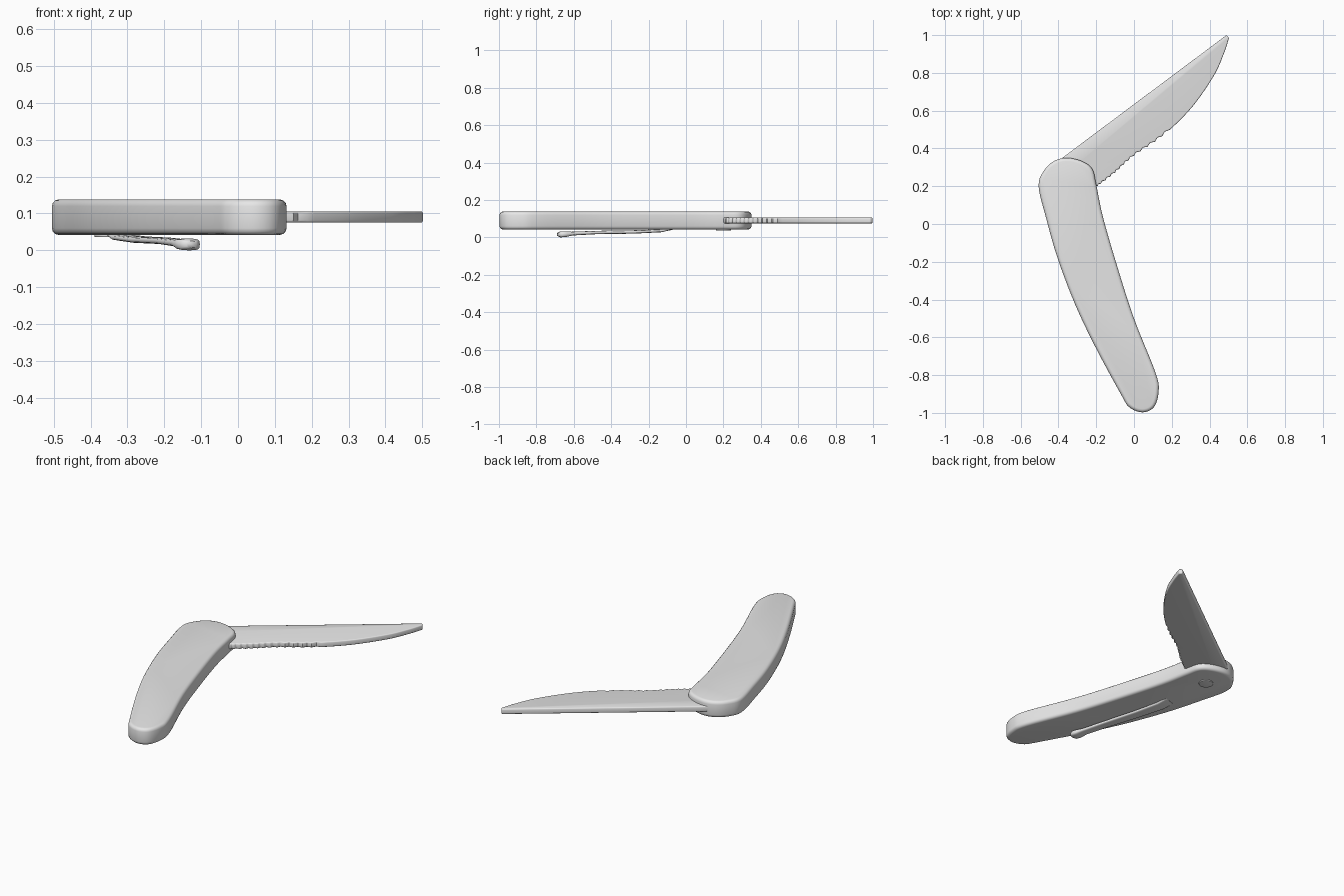
import bpy, bmesh, math
from mathutils import Vector

if "Cube" in bpy.data.objects:
    bpy.data.objects.remove(bpy.data.objects["Cube"])

grey = bpy.data.materials.new("plain grey")
grey.diffuse_color = (0.8, 0.8, 0.8, 1)
grey.use_nodes = True
grey.node_tree.nodes["Principled BSDF"].inputs["Base Color"].default_value = grey.diffuse_color


def spline(pts, closed, steps=5):
    """Catmull-Rom curve through 2D points."""
    n, out = len(pts), []
    get = (lambda i: Vector(pts[i % n])) if closed else (lambda i: Vector(pts[max(0, min(n - 1, i))]))
    for i in range(n if closed else n - 1):
        a, b, c, d = (get(i + k) for k in (-1, 0, 1, 2))
        for s in range(steps):
            t = s / steps
            out.append(0.5 * (2 * b + (c - a) * t + (2 * a - 5 * b + 4 * c - d) * t ** 2
                              + (3 * b - a - 3 * c + d) * t ** 3))
    if not closed:
        out.append(Vector(pts[-1]))
    return out


def finish(name, bm, bevel=0.0, angle=35):
    bmesh.ops.recalc_face_normals(bm, faces=bm.faces)
    me = bpy.data.meshes.new(name)
    bm.to_mesh(me)
    bm.free()
    ob = bpy.data.objects.new(name, me)
    bpy.context.collection.objects.link(ob)
    me.materials.append(grey)
    bpy.ops.object.select_all(action='DESELECT')
    ob.select_set(True)
    bpy.context.view_layer.objects.active = ob
    if bevel:
        mod = ob.modifiers.new("rounded edge", 'BEVEL')
        mod.width, mod.segments, mod.limit_method = bevel, 3, 'ANGLE'
        mod.angle_limit = math.radians(50)
        bpy.ops.object.modifier_apply(modifier=mod.name)
    bpy.ops.object.shade_smooth_by_angle(angle=math.radians(angle))
    return ob


def slab(name, outline, z0, z1, bevel):
    """Flat outline extruded between two heights."""
    bm = bmesh.new()
    face = bm.faces.new([bm.verts.new((p[0], p[1], z0)) for p in outline])
    top = bmesh.ops.extrude_face_region(bm, geom=[face])["geom"]
    bmesh.ops.translate(bm, vec=(0, 0, z1 - z0),
                        verts=[v for v in top if isinstance(v, bmesh.types.BMVert)])
    return finish(name, bm, bevel)


# Curved handle
handle = [(-0.505, 0.20), (-0.475, 0.285), (-0.42, 0.335), (-0.35, 0.35), (-0.27, 0.33),
          (-0.22, 0.29), (-0.20, 0.21), (-0.165, 0.04), (-0.09, -0.22), (0.0, -0.50),
          (0.115, -0.79), (0.13, -0.89), (0.105, -0.97), (0.045, -0.997), (-0.025, -0.97),
          (-0.07, -0.90), (-0.20, -0.66), (-0.31, -0.43), (-0.405, -0.18), (-0.465, 0.03)]
slab("handle", spline(handle, True), 0.042, 0.138, 0.018)

# Open blade: straight spine, curved edge with shallow serrations near the root
edge = spline([(-0.19, 0.20), (-0.10, 0.27), (0.0, 0.36), (0.15, 0.465), (0.30, 0.61),
               (0.42, 0.78), (0.475, 0.90), (0.503, 0.985)], False, 8)
for i, p in enumerate(edge):
    if p.x < 0.18 and i % 2:
        p += Vector((-0.006, 0.008))
slab("blade", [(-0.40, 0.335), (-0.38, 0.25)] + edge + [(0.49, 1.0)], 0.075, 0.106, 0.009)

# Belt clip under the handle: x, y, z, half width, half thickness
sections = [(-0.325, -0.08, 0.046, 0.035, 0.006), (-0.31, -0.14, 0.035, 0.036, 0.008),
            (-0.265, -0.28, 0.029, 0.032, 0.009), (-0.20, -0.48, 0.026, 0.028, 0.009),
            (-0.155, -0.61, 0.020, 0.027, 0.010), (-0.142, -0.645, 0.017, 0.032, 0.015),
            (-0.132, -0.67, 0.016, 0.030, 0.016), (-0.126, -0.685, 0.016, 0.014, 0.009)]
bm = bmesh.new()
across = Vector((0.95, 0.31, 0))
rings = []
for x, y, z, w, h in sections:
    ring = []
    for k in range(16):
        a = math.tau * k / 16
        c, s = math.cos(a), math.sin(a)
        side = math.copysign(abs(c) ** 0.6, c) * w
        ring.append(bm.verts.new(Vector((x, y, z)) + across * side
                                 + Vector((0, 0, math.copysign(abs(s) ** 0.6, s) * h))))
    rings.append(ring)
for r, q in zip(rings, rings[1:]):
    for k in range(16):
        bm.faces.new((r[k], r[(k + 1) % 16], q[(k + 1) % 16], q[k]))
bm.faces.new(rings[0])
bm.faces.new(rings[-1])
finish("belt_clip", bm, angle=60)

# Pivot screw head on the underside
circle = [(-0.35 + 0.04 * math.cos(math.tau * k / 24), 0.20 + 0.04 * math.sin(math.tau * k / 24))
          for k in range(24)]
slab("pivot_screw", circle, 0.036, 0.05, 0.003)
